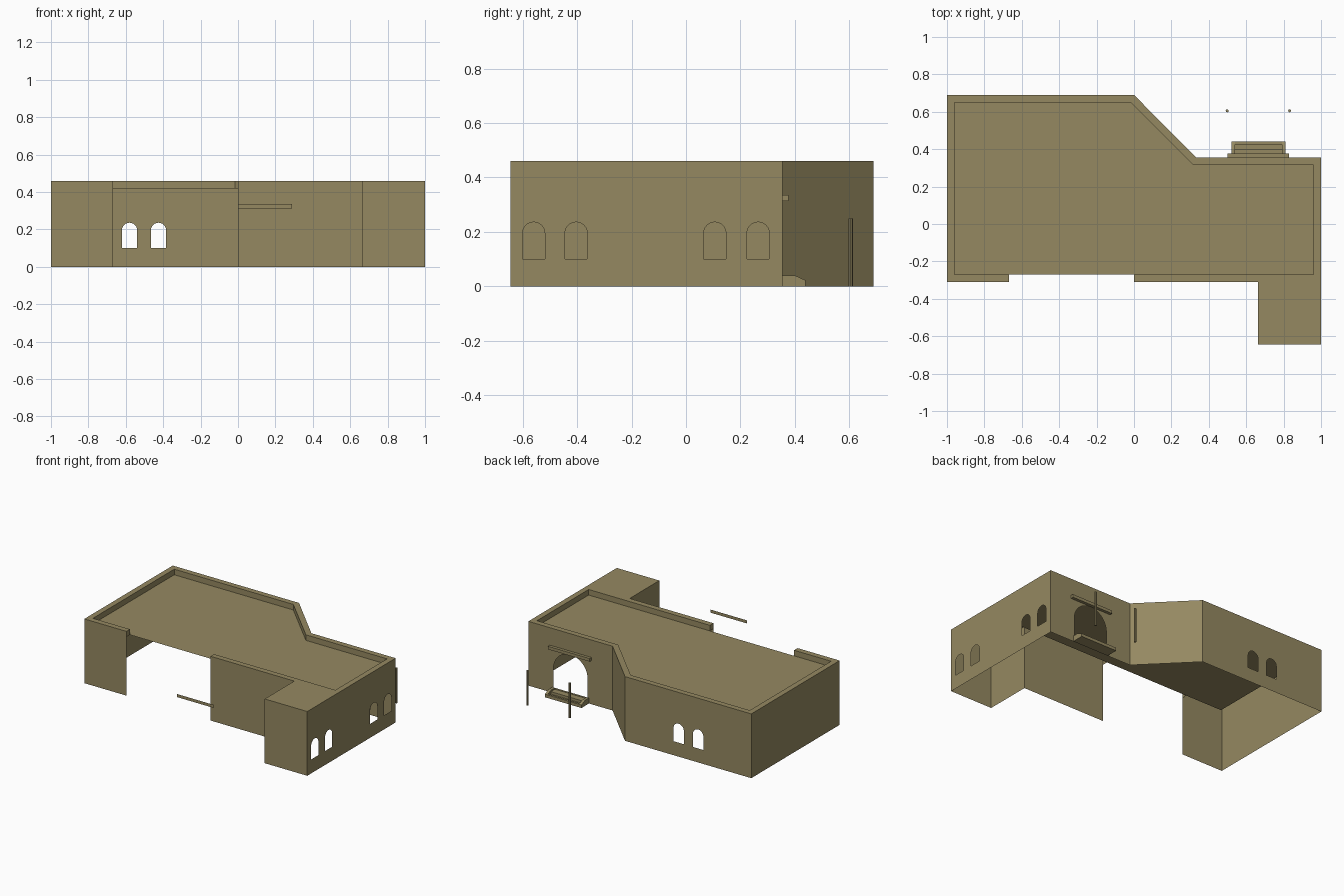
import bpy, bmesh, math
from mathutils import Vector
from mathutils.geometry import tessellate_polygon

if "Cube" in bpy.data.objects:
    bpy.data.objects.remove(bpy.data.objects["Cube"])

mat = bpy.data.materials.new("sandstone_olive")
mat.diffuse_color = (0.30, 0.25, 0.12, 1)
mat.use_nodes = True
mat.node_tree.nodes["Principled BSDF"].inputs["Base Color"].default_value = mat.diffuse_color

H, ROOF = 0.46, 0.42   # wall top, roof deck


def finish(name, bm):
    bmesh.ops.remove_doubles(bm, verts=bm.verts, dist=1e-5)
    me = bpy.data.meshes.new(name)
    bm.to_mesh(me)
    bm.free()
    me.materials.append(mat)
    ob = bpy.data.objects.new(name, me)
    bpy.context.collection.objects.link(ob)
    return ob


def face(bm, pts, facing):
    """Add one polygon, turned towards the given direction."""
    f = bm.faces.new([bm.verts.new(p) for p in pts])
    f.normal_update()
    if f.normal.dot(Vector(facing)) < 0:
        f.normal_flip()


def arch(cx, half, z0, spring, n=12):
    """Round-topped opening outline as (distance along wall, height)."""
    top = [(cx + half * math.cos(math.pi * i / n), spring + half * math.sin(math.pi * i / n))
           for i in range(n + 1)]
    return [(cx + half, z0)] + top + [(cx - half, z0)]


def wall(bm, a, b, holes=()):
    """Thin wall from a to b (outside on the left), with cut openings."""
    a, b = Vector((*a, 0)), Vector((*b, 0))
    d = (b - a).normalized()
    length = (b - a).length
    out = (-d.y, d.x, 0)
    rect = [(0, 0), (length, 0), (length, H), (0, H)]
    loops = [[a + d * s + Vector((0, 0, z)) for s, z in lp] for lp in [rect, *holes]]
    if not holes:
        return face(bm, loops[0], out)
    flat = [p for lp in loops for p in lp]
    for tri in tessellate_polygon(loops):
        face(bm, [flat[i] for i in tri], out)


def box(name, x0, x1, y0, y1, z0, z1):
    bm = bmesh.new()
    bmesh.ops.create_cube(bm, size=1)
    for v in bm.verts:
        v.co = ((x0 + x1) / 2 + v.co.x * (x1 - x0),
                (y0 + y1) / 2 + v.co.y * (y1 - y0),
                (z0 + z1) / 2 + v.co.z * (z1 - z0))
    return finish(name, bm)


# Outer walls, clockwise from the left side of the front opening
def window(c):
    return arch(c, 0.041, 0.10, 0.195)


G = -0.667
outline = [(G, -0.31), (-1, -0.31), (-1, 0.69), (0, 0.69), (0.333, 0.355),
           (1, 0.355), (1, -0.645), (0.663, -0.645), (0.663, -0.31), (0, -0.31)]
openings = {
    2: [window(0.42), window(0.575)],                                # back windows
    4: [arch(0.333, 0.135, 0.04, 0.175, 20)],                        # back doorway
    5: [window(0.355 - y) for y in (0.265, 0.106, -0.404, -0.56)],   # right windows
}
bm = bmesh.new()
for i in range(len(outline) - 1):
    wall(bm, outline[i], outline[i + 1], openings.get(i, ()))
finish("outer_walls", bm)

# Parapet: flat top, inner risers and the caps beside the opening
outer = outline[:6] + [(1, -0.31), (0, -0.31)]
inner = [(G, -0.27), (-0.96, -0.27), (-0.96, 0.65), (-0.017, 0.65),
         (0.317, 0.315), (0.96, 0.315), (0.96, -0.27), (0, -0.27)]
bm = bmesh.new()
for i in range(len(outer) - 1):
    (a, b), (c, d) = outer[i:i + 2], inner[i:i + 2]
    face(bm, [(*a, H), (*b, H), (*d, H), (*c, H)], (0, 0, 1))
    inward = (d[1] - c[1], c[0] - d[0], 0)
    face(bm, [(*c, ROOF), (*d, ROOF), (*d, H), (*c, H)], inward)
for k, side in ((0, 1), (-1, -1)):
    a, c = outer[k], inner[k]
    face(bm, [(*a, ROOF), (*c, ROOF), (*c, H), (*a, H)], (side, 0, 0))
finish("parapet", bm)

# Roof deck and the flat top of the front wing
bm = bmesh.new()
face(bm, [(*p, ROOF) for p in inner], (0, 0, 1))
finish("roof_deck", bm)
bm = bmesh.new()
face(bm, [(0.663, -0.645, H), (1, -0.645, H), (1, -0.31, H), (0.663, -0.31, H)], (0, 0, 1))
finish("wing_roof", bm)

# Doorstep with sloped cheeks
profile = [(0.355, 0), (0.44, 0), (0.44, 0.022), (0.40, 0.04), (0.355, 0.04)]
for name, x0, x1 in (("step_cheek_left", 0.52, 0.54), ("step_cheek_right", 0.79, 0.81)):
    bm = bmesh.new()
    f = bm.faces.new([bm.verts.new((x0, y, z)) for y, z in profile])
    r = bmesh.ops.extrude_face_region(bm, geom=[f])
    for v in r["geom"]:
        if isinstance(v, bmesh.types.BMVert):
            v.co.x = x1
    bmesh.ops.recalc_face_normals(bm, faces=bm.faces)
    finish(name, bm)
box("upper_step", 0.54, 0.79, 0.355, 0.40, 0, 0.03)
box("lower_step", 0.54, 0.79, 0.40, 0.425, 0, 0.012)
box("step_front_board", 0.54, 0.79, 0.425, 0.44, 0, 0.022)

# Awning beam over the doorway and its two loose posts
box("awning_beam", 0.50, 0.83, 0.355, 0.376, 0.313, 0.335)
for name, x in (("awning_post_left", 0.498), ("awning_post_right", 0.832)):
    bm = bmesh.new()
    bmesh.ops.create_cone(bm, cap_ends=True, segments=8, radius1=0.008, radius2=0.008, depth=0.25)
    bmesh.ops.translate(bm, verts=bm.verts, vec=(x, 0.605, 0.125))
    finish(name, bm)

# Flat rail hanging in front of the courtyard
bm = bmesh.new()
face(bm, [(0, -0.69, 0.313), (0.29, -0.69, 0.313), (0.29, -0.69, 0.335), (0, -0.69, 0.335)], (0, -1, 0))
finish("front_rail", bm)
